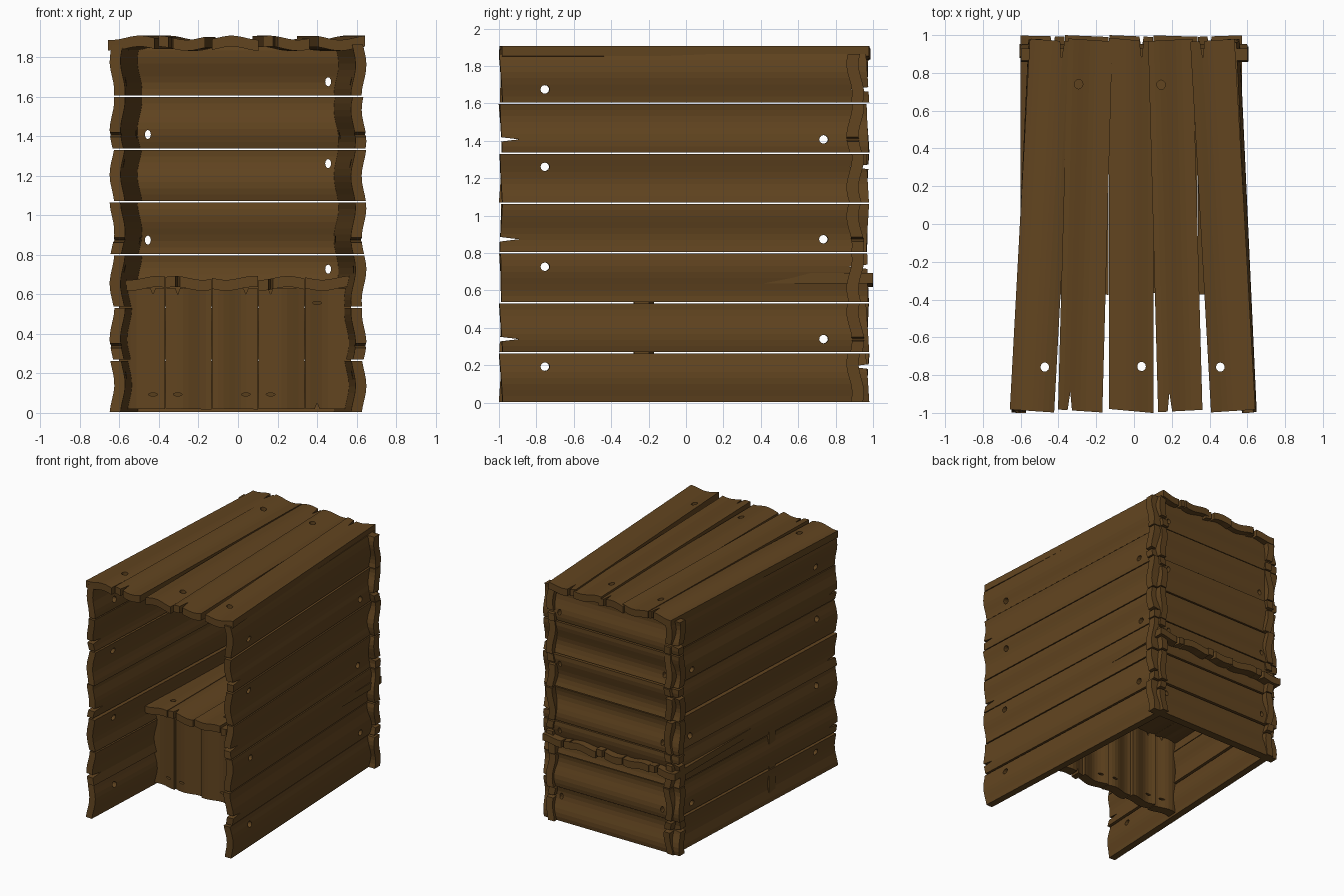
import bpy, bmesh, math, random
from mathutils import Matrix, Vector

if "Cube" in bpy.data.objects:
    bpy.data.objects.remove(bpy.data.objects["Cube"])

random.seed(4)
wood = bpy.data.materials.new("brown_wood")
wood.diffuse_color = (0.12, 0.058, 0.014, 1)
wood.use_nodes = True
wood.node_tree.nodes["Principled BSDF"].inputs["Base Color"].default_value = wood.diffuse_color


def temp_object(bm, name):
    bmesh.ops.recalc_face_normals(bm, faces=bm.faces)
    me = bpy.data.meshes.new(name)
    bm.to_mesh(me)
    bm.free()
    ob = bpy.data.objects.new(name, me)
    bpy.context.collection.objects.link(ob)
    return ob


def board(L, W, T, amp, hole_v, flip):
    """Warped plank along X with a nail hole at one end and a split at the other."""
    bm = bmesh.new()
    bmesh.ops.create_cube(bm, size=1)
    for i in range(1, 8):
        bmesh.ops.bisect_plane(bm, geom=bm.verts[:] + bm.edges[:] + bm.faces[:],
                               plane_co=(0, i / 8 - 0.5, 0), plane_no=(0, 1, 0))
    phase, skew = random.uniform(0, 6.28), random.uniform(-0.012, 0.012)
    for v in bm.verts:
        x, y, z = v.co
        v.co = ((x + 0.5 + skew * y) * L, y * W,
                z * T + amp * math.sin(5.2 * y + phase))
    plank = temp_object(bm, "plank")

    # nail hole and V-shaped split
    s = -1 if flip else 1
    hole_u, end = (0.88 * L, 0) if flip else (0.12 * L, L)
    bm = bmesh.new()
    bmesh.ops.create_cone(bm, cap_ends=True, segments=12, radius1=1, radius2=1, depth=1,
                          matrix=Matrix.Translation((hole_u, hole_v, 0))
                          @ Matrix.Diagonal((0.0125 * L, 0.023, 0.5, 1)))
    tri = [(end - s * 0.05 * L, 0), (end + s * 0.03 * L, 0.019), (end + s * 0.03 * L, -0.019)]
    low = [bm.verts.new((u, hole_v + v, -0.25)) for u, v in tri]
    face = bm.faces.new(low)
    up = bmesh.ops.extrude_face_region(bm, geom=[face])["geom"]
    for v in up:
        if isinstance(v, bmesh.types.BMVert):
            v.co.z = 0.25
    cutter = temp_object(bm, "cutter")
    mod = plank.modifiers.new("cut", "BOOLEAN")
    mod.operation, mod.solver, mod.object = "DIFFERENCE", "EXACT", cutter
    bpy.context.view_layer.update()
    me = bpy.data.meshes.new_from_object(
        plank.evaluated_get(bpy.context.evaluated_depsgraph_get()))
    bpy.data.objects.remove(plank)
    bpy.data.objects.remove(cutter)
    return me


def frame(origin, along, across):
    """Matrix placing a plank: its length, width and start point."""
    u, v = Vector(along).normalized(), Vector(across).normalized()
    m = Matrix((u, v, u.cross(v))).transposed().to_4x4()
    m.translation = origin
    return m


def build(name, planks):
    bm = bmesh.new()
    for m, args in planks:
        me = board(*args)
        me.transform(m)
        bm.from_mesh(me)
        bpy.data.meshes.remove(me)
    ob = temp_object(bm, name)
    ob.data.materials.clear()
    ob.data.materials.append(wood)
    for p in ob.data.polygons:
        p.material_index = 0
    return ob


ROWS = [(0.133 + 0.267 * k, 0.06 if k in (0, 2, 4) else -0.06, k % 2) for k in range(7)]
COLS = [(-0.485 + 0.235 * k, 0.055 if k in (0, 2) else -0.055, k % 2) for k in range(5)]

# side walls, closer together at the back
for side, name in ((1, "right_wall"), (-1, "left_wall")):
    build(name, [(frame((side * 0.61, -0.99, z), (-side * 0.09, 1.96, 0), (0, 0, 1)),
                  (1.962, 0.259, 0.055, 0.012, h, f)) for z, h, f in ROWS])

# back wall, its ends crossing the side walls
build("back_wall", [(frame((0.6, 0.905, z), (-1, 0, 0), (0, 0, 1)),
                     (1.2, 0.259, 0.065, 0.015, h, f)) for z, h, f in ROWS])

# roof planks fanning out to the front
FAN = [(-0.54, 0.054), (-0.285, 0.027), (-0.015, 0), (0.245, -0.027), (0.525, -0.056)]
build("roof", [(frame((x, -0.99, 1.87), (s, 1, 0), (1, -s, 0)),
                (1.965, 0.235, 0.055, 0.011, h, f))
               for (x, s), (_, h, f) in zip(FAN, COLS)])

# bench seat
build("bench_seat", [(frame((x, -0.37, 0.655), (0, 1, 0), (1, 0, 0)),
                      (1.365, 0.232, 0.055, 0.01, h, f)) for x, h, f in COLS])

# bench front panel
build("bench_front", [(frame((x, -0.225, 0.02), (0, 0, 1), (1, 0, 0)),
                       (0.61, 0.232, 0.08, 0.015, h, x > 0.4)) for x, h, f in COLS])
